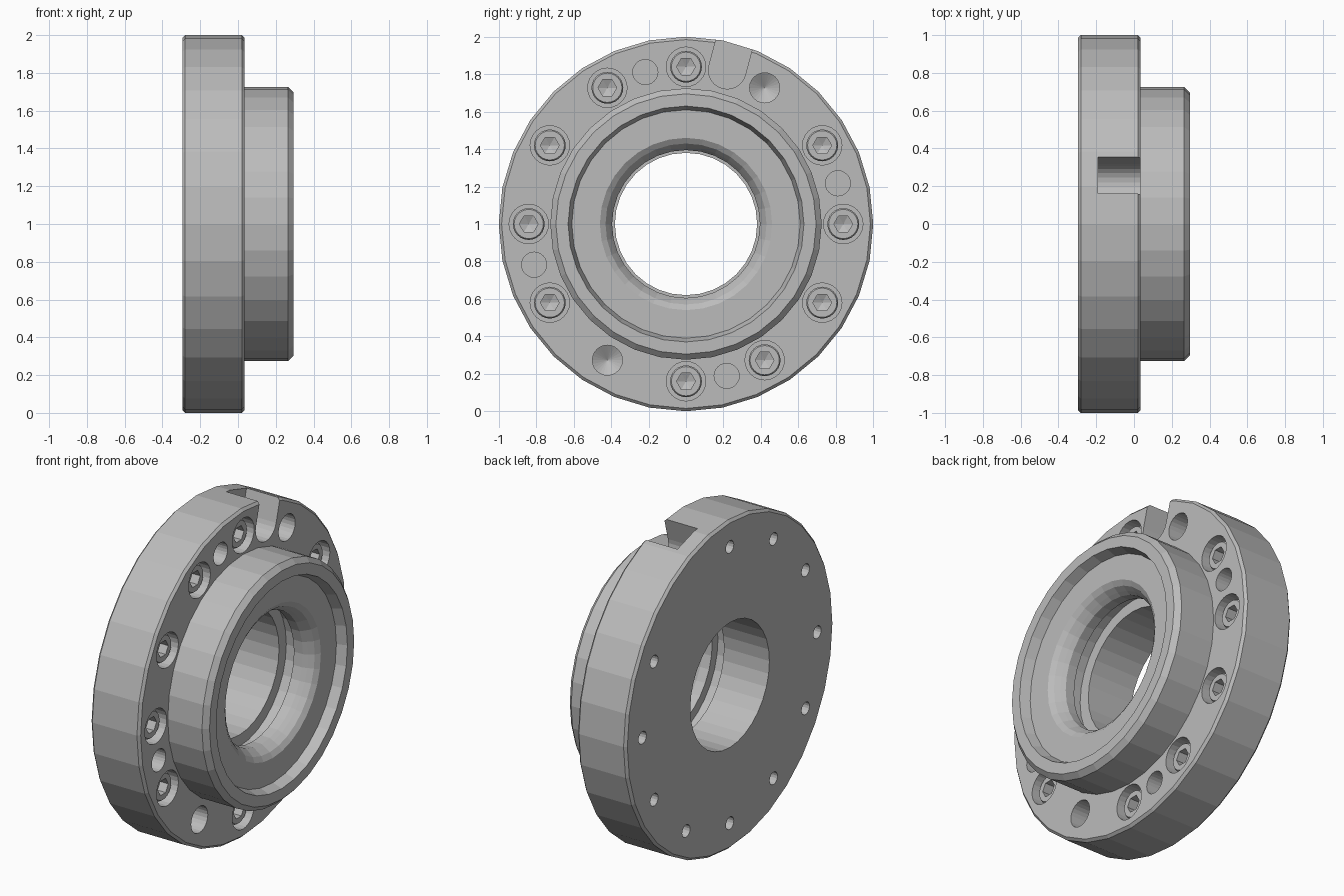
import bpy, bmesh, math
from mathutils import Matrix, Vector

cube = bpy.data.objects.get("Cube")
if cube:
    bpy.data.objects.remove(cube)

steel = bpy.data.materials.new("grey steel")
steel.use_nodes = True
GREY = (0.5, 0.5, 0.5, 1)
steel.diffuse_color = GREY
steel.node_tree.nodes["Principled BSDF"].inputs["Base Color"].default_value = GREY

BACK, FACE, HUB = -0.295, 0.035, 0.295   # x of the main faces
PITCH = 0.84                             # bolt circle radius


def lathe(bm, profile, segs, centre=(0, 0), closed=False, turn=0.0):
    """Revolve (x, radius) points about an axis parallel to x."""
    rings = []
    for x, r in profile:
        angles = [turn + math.tau * i / segs for i in range(segs)]
        if r == 0:
            rings.append([bm.verts.new((x, *centre))] * segs)
        else:
            rings.append([bm.verts.new((x, centre[0] + r * math.cos(a),
                                        centre[1] + r * math.sin(a))) for a in angles])
    pairs = list(zip(rings, rings[1:]))
    if closed:
        pairs.append((rings[-1], rings[0]))
    for a, b in pairs:
        for i in range(segs):
            j = (i + 1) % segs
            bm.faces.new(list(dict.fromkeys((a[i], a[j], b[j], b[i]))))


def finish(bm, name):
    bmesh.ops.recalc_face_normals(bm, faces=bm.faces)
    mesh = bpy.data.meshes.new(name)
    bm.to_mesh(mesh)
    bm.free()
    mesh.materials.append(steel)
    obj = bpy.data.objects.new(name, mesh)
    bpy.context.collection.objects.link(obj)
    return obj


def on_circle(degrees):
    a = math.radians(degrees)
    return PITCH * math.cos(a), 1 + PITCH * math.sin(a)


# Flange and hub turned as one ring, with stepped bore and inner groove
bm = bmesh.new()
lathe(bm, [(BACK, 0.38), (BACK, 0.985), (BACK + 0.015, 1), (FACE - 0.015, 1),
           (FACE, 0.985), (FACE, 0.725), (HUB - 0.03, 0.725), (HUB, 0.695),
           (HUB, 0.63), (0.235, 0.61), (0.235, 0.46), (0.215, 0.43),
           (0.185, 0.41), (0.16, 0.395), (0.1, 0.395), (0.1, 0.45),
           (0.01, 0.45), (0.01, 0.38)], 32, (0, 1), closed=True)
body = finish(bm, "flange_and_hub")

# Cutters: counterbores, plain holes, drilled holes and rear holes
bm = bmesh.new()
OUT = FACE + 0.05
drilled = (60, 240)
for deg in range(0, 360, 30):
    c = on_circle(deg)
    if deg in drilled:
        lathe(bm, [(OUT, 0), (OUT, 0.08), (-0.14, 0.08), (-0.19, 0)], 24, c)
    else:
        lathe(bm, [(OUT, 0), (OUT, 0.105), (-0.165, 0.105), (-0.165, 0)], 24, c)
    if deg != 60:
        lathe(bm, [(BACK - 0.05, 0), (BACK - 0.05, 0.038), (-0.22, 0.038), (-0.22, 0)], 16, c)
for deg in (15, 105, 195, 285):
    lathe(bm, [(OUT, 0), (OUT, 0.067), (-0.15, 0.067), (-0.15, 0)], 24, on_circle(deg))

# Cutter for the round-ended radial slot in the rim
radial = math.radians(75)
outline = [(1.1, 0.1)] + [(0.85 - 0.1 * math.sin(t), 0.1 * math.cos(t))
                          for t in (math.pi * i / 12 for i in range(13))] + [(1.1, -0.1)]
slot = [bm.verts.new((-0.19, r * math.cos(radial) - w * math.sin(radial),
                      1 + r * math.sin(radial) + w * math.cos(radial))) for r, w in outline]
base = bm.faces.new(slot)
top = bmesh.ops.extrude_face_region(bm, geom=[base], use_keep_orig=True)["geom"]
bmesh.ops.translate(bm, vec=(OUT + 0.19, 0, 0),
                    verts=[v for v in top if isinstance(v, bmesh.types.BMVert)])
cutter = finish(bm, "hole_cutter")
cutter.hide_render = True


def cut(target, tool):
    mod = target.modifiers.new("cut", 'BOOLEAN')
    mod.operation, mod.solver, mod.object = 'DIFFERENCE', 'EXACT', tool
    bpy.context.view_layer.objects.active = target
    bpy.ops.object.modifier_apply(modifier=mod.name)
    bpy.data.objects.remove(tool)


cut(body, cutter)

# Socket-head bolts with hexagonal pits
for n, deg in enumerate(d for d in range(0, 360, 30) if d not in drilled):
    c = on_circle(deg)
    bm = bmesh.new()
    lathe(bm, [(-0.17, 0), (-0.17, 0.085), (-0.005, 0.085), (0.005, 0.078), (0.005, 0)], 24, c)
    bolt = finish(bm, f"socket_bolt_{n + 1}")
    bm = bmesh.new()
    lathe(bm, [(0.05, 0), (0.05, 0.05), (-0.07, 0.05), (-0.09, 0)], 6, c)
    cut(bolt, finish(bm, "hex_cutter"))
